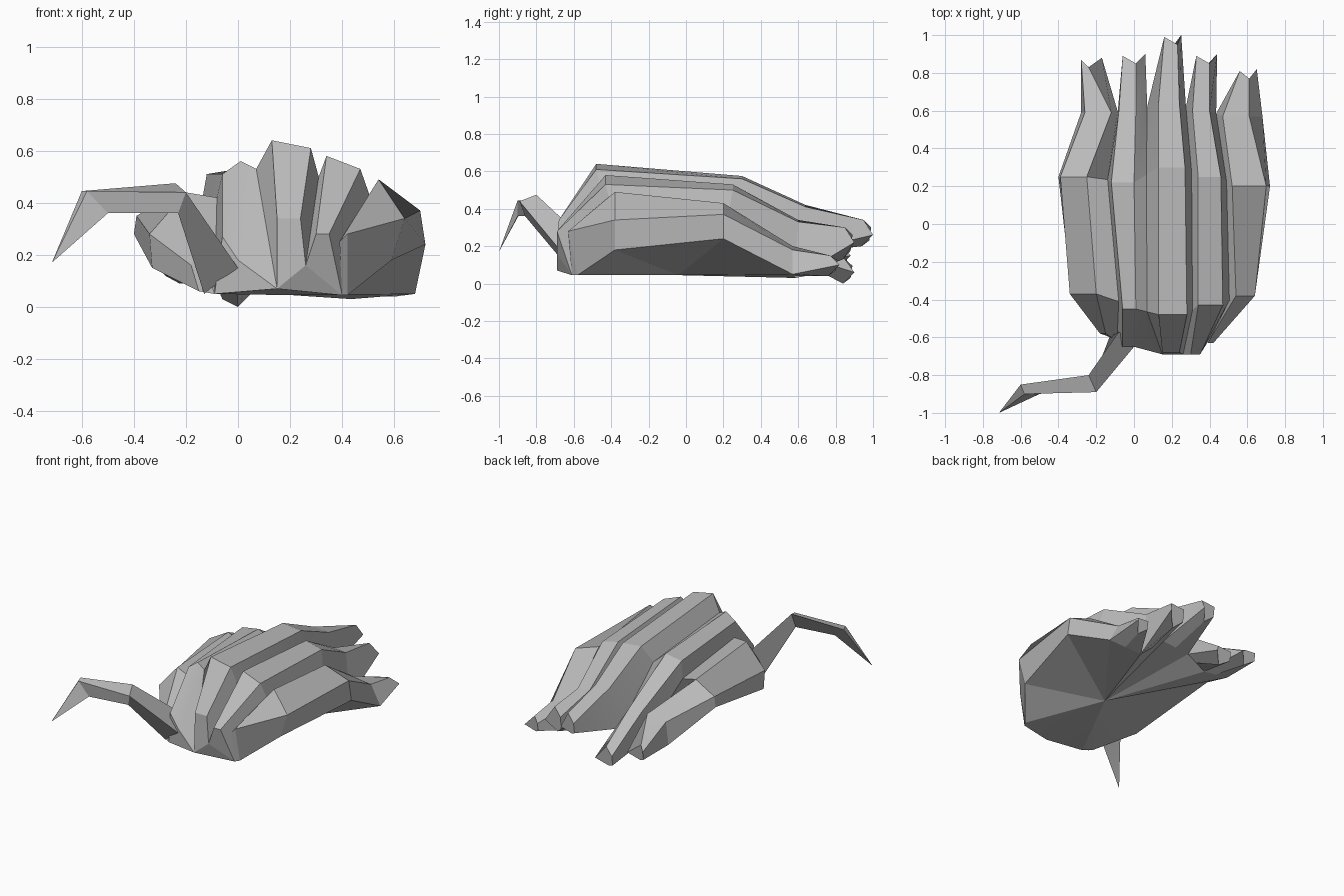
import bpy
import bmesh
import math
from mathutils import Vector

cube = bpy.data.objects.get("Cube")
if cube:
    bpy.data.objects.remove(cube, do_unlink=True)

grey = bpy.data.materials.new("stone_grey")
grey.use_nodes = True
colour = (0.5, 0.5, 0.5, 1)
grey.diffuse_color = colour
grey.node_tree.nodes["Principled BSDF"].inputs["Base Color"].default_value = colour


def new_object(name, bm):
    """Turn a bmesh into a grey object with crisp edges."""
    bmesh.ops.remove_doubles(bm, verts=bm.verts, dist=0.0005)
    bmesh.ops.recalc_face_normals(bm, faces=bm.faces)
    mesh = bpy.data.meshes.new(name)
    bm.to_mesh(mesh)
    bm.free()
    mesh.materials.append(grey)
    obj = bpy.data.objects.new(name, mesh)
    bpy.context.collection.objects.link(obj)
    bpy.ops.object.select_all(action="DESELECT")
    obj.select_set(True)
    bpy.context.view_layer.objects.active = obj
    bpy.ops.object.shade_smooth_by_angle(angle=math.radians(12))
    return obj


def loft(name, sections):
    """Join rings of equal length into a closed tube."""
    bm = bmesh.new()
    rings = [[bm.verts.new(p) for p in section] for section in sections]
    count = len(rings[0])
    for a, b in zip(rings, rings[1:]):
        for i in range(count):
            j = (i + 1) % count
            bm.faces.new((a[i], a[j], b[j], b[i]))
    bm.faces.new(rings[0])
    bm.faces.new(rings[-1])
    return new_object(name, bm)


# Crest lines of the five ridges: one row per station from nose to neck,
# each row holding y, then x and z of the two crest edges
nose = [(-.58, -.18, .16, -.15, .22), (-.65, -.06, .27, .0, .18),
        (-.68, .15, .34, .24, .34), (-.69, .3, .28, .35, .28),
        (-.63, .39, .25, .42, .28)]
front = [(-.37, -.34, .28, -.2, .44), (-.45, -.06, .51, .01, .56),
         (-.48, .13, .64, .28, .61), (-.43, .34, .58, .47, .53),
         (-.38, .54, .49, .64, .34)]
middle = [(.25, -.39, .35, -.25, .43), (.22, -.12, .51, .0, .53),
          (.3, .13, .575, .27, .56), (.25, .34, .53, .46, .5),
          (.2, .52, .43, .7, .37)]
neck = [(.59, -.26, .27, -.12, .29), (.6, -.08, .29, .01, .3),
        (.64, .13, .42, .24, .41), (.6, .31, .34, .4, .33),
        (.57, .47, .2, .61, .18)]

# Finger ends: y, then x of left rim, crest and right rim,
# then heights of crest, rim and keel
tips = [(.88, -.28, -.24, -.17, .2, .15, .09), (.9, -.06, .01, .06, .13, .06, .0),
        (1, .16, .23, .25, .34, .26, .2), (.9, .33, .4, .44, .3, .22, .13),
        (.82, .56, .61, .65, .15, .1, .04)]

# Heights of the valleys beside the ridges, and x of the outermost two
valley_heights = [(.15, .42, .53, .5, .43, .18), (.28, .4, .47, .46, .36, .24),
                  (.12, .09, .15, .17, .03, .05)]
outer_x = [(-.33, .59), (-.4, .72), (-.28, .68)]


def valley_points(rows, heights, ends):
    """Valleys lie between neighbouring crests, the first one hugging its left ridge."""
    points = [Vector((ends[0], rows[0][0], heights[0]))]
    for a, b, z, bias in zip(rows, rows[1:], heights[1:], (.85, .5, .5, .5)):
        x = a[3] + (b[1] - a[3]) * bias
        points.append(Vector((x, (a[0] + b[0]) / 2, z)))
    points.append(Vector((ends[1], rows[-1][0], heights[-1])))
    return points


# The valleys gather in towards the lower lip at the nose
lip = [Vector(p) for p in ((-.15, -.59, .06), (-.09, -.62, .05), (.15, -.69, .07),
                           (.26, -.69, .16), (.4, -.61, .045), (.42, -.58, .045))]
stations = [nose, front, middle, neck]
valleys = [lip] + [valley_points(*args)
                   for args in zip(stations[1:], valley_heights, outer_x)]

# Ridges ending in bevelled fingers at the back
names = ["far_right", "right", "centre", "left", "far_left"]
for n, name in enumerate(names):
    sections = []
    for rows, low in zip(stations, valleys):
        y, xa, za, xb, zb = rows[n]
        keel = (low[n] + low[n + 1]) / 2
        sections.append([(xa, y, za), (xb, y, zb), low[n + 1], keel, low[n]])
    y, xa, xc, xb, crest, rim, keel = tips[n]
    sections.append([(xa, y - 0.01, (crest + rim) / 2), (xc, y - 0.05, crest),
                     (xb, y, rim), ((xa + xb) / 2, y - 0.06, keel),
                     (xa, y - 0.02, (rim + keel) / 2)])
    loft(name + "_ridge", sections)

# Shallow fanned belly closing the underside, with a small plate at the lip notch
bm = bmesh.new()
outline = [row[0] for row in valleys] + valleys[3][1:5]
outline += [row[5] for row in reversed(valleys)] + [lip[4], lip[2], lip[1]]
ring = [bm.verts.new(p) for p in outline]
hub = bm.verts.new((.21, -.04, .045))
for i, vert in enumerate(ring):
    bm.faces.new((hub, vert, ring[(i + 1) % len(ring)]))
bm.faces.new((ring[-3], ring[-2], bm.verts.new(lip[3])))
new_object("belly", bm)

# Bent three-sided stalk with a hooked point
stalk = [[(-.13, -.6, .05), (.0, -.65, .15), (-.08, -.57, .26)],
         [(-.23, -.86, .36), (-.2, -.89, .44), (-.24, -.8, .475)],
         [(-.5, -.9, .36), (-.58, -.9, .445), (-.6, -.85, .445)]]
point = Vector((-.715, -1, .17))
stalk.append([point + (Vector(p) - point) * 0.01 for p in stalk[-1]])
loft("hooked_stalk", stalk)
